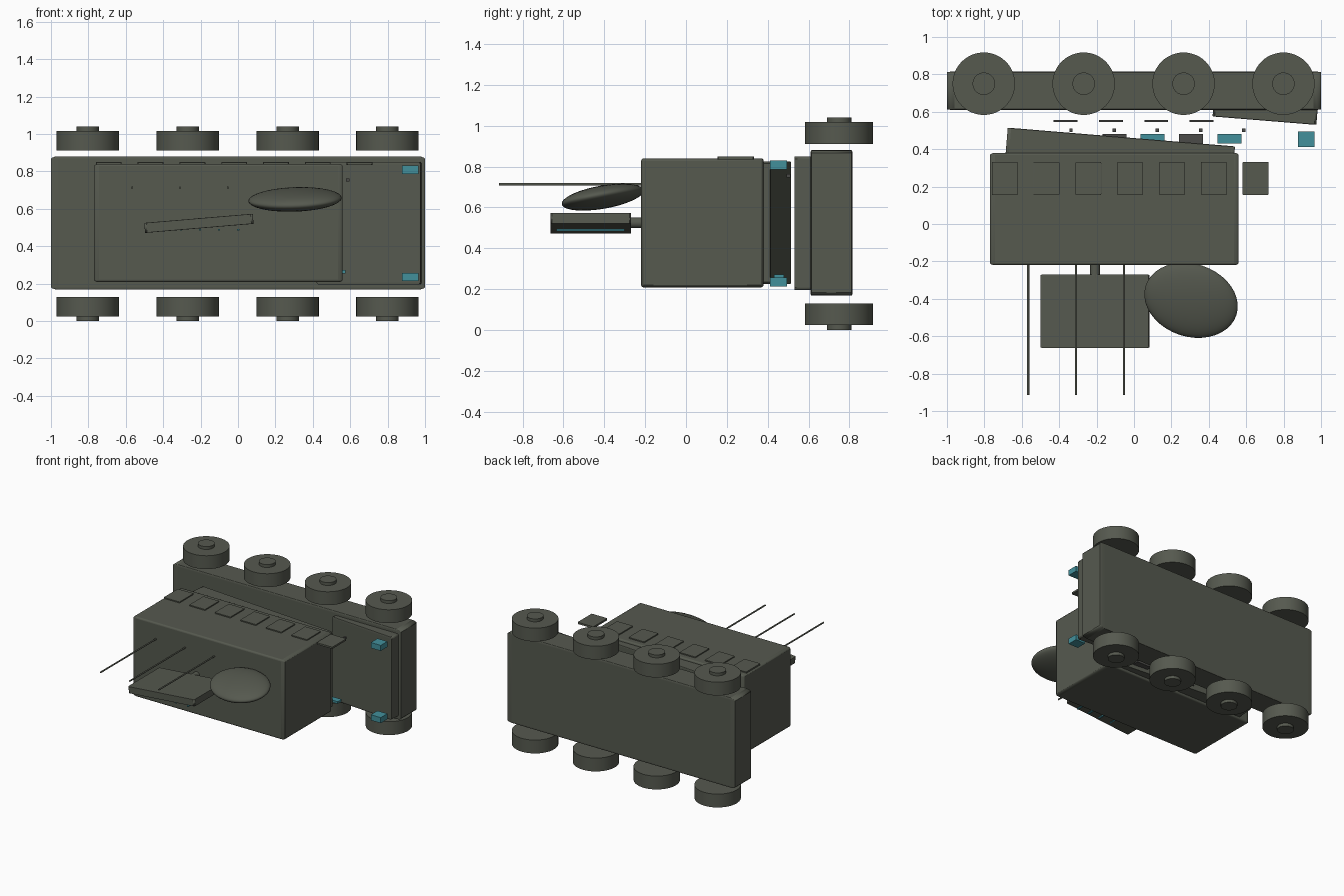
import bpy, math
from mathutils import Matrix

if "Cube" in bpy.data.objects:
    bpy.data.objects.remove(bpy.data.objects["Cube"])


def material(name, rgb):
    m = bpy.data.materials.new(name)
    m.diffuse_color = (*rgb, 1)
    m.use_nodes = True
    m.node_tree.nodes["Principled BSDF"].inputs["Base Color"].default_value = m.diffuse_color
    return m


OLIVE = material("olive drab", (0.092, 0.100, 0.078))
GREY = material("dark grey", (0.070, 0.070, 0.066))
TEAL = material("teal glass", (0.055, 0.28, 0.33))
MID_Z = 0.52  # mirror height between the two rows of wheels


def smooth(ob):
    bpy.ops.object.select_all(action='DESELECT')
    ob.select_set(True)
    bpy.context.view_layer.objects.active = ob
    bpy.ops.object.shade_smooth_by_angle(angle=math.radians(35))


def box(name, lo, hi, mat=OLIVE, bevel=0, rot=(0, 0, 0)):
    """Box between two corners, turned about its own centre; bevel is relative to its size."""
    bpy.ops.mesh.primitive_cube_add(
        size=1, location=[(a + b) / 2 for a, b in zip(lo, hi)],
        rotation=[math.radians(r) for r in rot])
    ob = bpy.context.object
    ob.name = name
    ob.scale = [b - a for a, b in zip(lo, hi)]
    ob.data.materials.append(mat)
    if bevel:
        mod = ob.modifiers.new("rounded edges", 'BEVEL')
        mod.width, mod.segments = bevel, 3
        smooth(ob)
    return ob


def cylinder(name, centre, radius, depth, rot=(0, 0, 0), sides=48):
    bpy.ops.mesh.primitive_cylinder_add(
        vertices=sides, radius=radius, depth=depth, location=centre,
        rotation=[math.radians(r) for r in rot])
    ob = bpy.context.object
    ob.name = name
    ob.data.materials.append(OLIVE)
    smooth(ob)
    return ob


def tilted_slab(name, left, right, thick, z0, z1, bevel):
    """Slab whose outer (+y or -y) long edge runs from left to right, seen from +z."""
    dx, dy = right[0] - left[0], right[1] - left[1]
    length, ang = math.hypot(dx, dy), math.atan2(dy, dx)
    # centre is half a thickness inside the outer edge
    cx = (left[0] + right[0]) / 2 - math.sin(ang) * thick / 2
    cy = (left[1] + right[1]) / 2 + math.cos(ang) * thick / 2
    t = abs(thick)
    return box(name, (cx - length / 2, cy - t / 2, z0), (cx + length / 2, cy + t / 2, z1),
               bevel=bevel, rot=(0, 0, math.degrees(ang)))


# Hull, sloped nose and body
box("hull", (-1, 0.61, 0.168), (1, 0.815, 0.88), bevel=0.02)
tilted_slab("nose_plate", (0.42, 0.575), (0.975, 0.53), 0.12, 0.195, 0.85, 0.02)
box("cabin", (-0.77, -0.22, 0.208), (0.56, 0.38, 0.84), bevel=0.02)
tilted_slab("cabin_base", (-0.675, 0.515), (0.54, 0.415), -0.19, 0.225, 0.825, 0.015)

# Wheels and hubs, four on each side
for i, x in enumerate((-0.803, -0.269, 0.265, 0.799)):
    for side, label in ((1, "upper"), (-1, "lower")):
        cylinder(f"wheel_{label}_{i + 1}", (x, 0.75, MID_Z + side * 0.444), 0.167, 0.106)
        cylinder(f"hub_{label}_{i + 1}", (x, 0.75, MID_Z + side * 0.48), 0.06, 0.08, sides=32)

# Row of side panels on the cabin
for i in range(7):
    x = 0.65 - i * 0.2235
    box(f"side_panel_{i + 1}", (x - 0.069, 0.155, 0.834), (x + 0.069, 0.332, 0.849), bevel=0.03)

# Seats and fasteners between hull and cabin
for i in range(4):
    x = -0.367 + i * 0.243
    box(f"inner_plate_{i + 1}", (x - 0.064, 0.545, 0.455), (x + 0.064, 0.557, 0.585), GREY)
for i in range(5):
    x = -0.337 + i * 0.231
    box(f"fastener_{i + 1}", (x - 0.009, 0.491, 0.747), (x + 0.009, 0.511, 0.763), GREY)

# Small displays, alternately lit
for i in range(4):
    x = -0.105 + i * 0.205
    box(f"display_{i + 1}", (x - 0.064, 0.43, 0.255), (x + 0.064, 0.48, 0.272),
        TEAL if i % 2 else GREY)

# Headlights
for z, label in ((0.808, "upper"), (0.235, "lower")):
    box(f"headlight_{label}", (0.877, 0.412, z - 0.022), (0.964, 0.495, z + 0.022), TEAL)

# Roof panel on its post, with lit strips beneath
box("roof_panel", (-0.5, -0.663, 0.495), (0.082, -0.27, 0.549), bevel=0.02, rot=(0, -4.8, 0))
cylinder("roof_panel_post", (-0.208, -0.24, 0.524), 0.026, 0.10, rot=(90, 0, 0), sides=24)
for i in range(4):
    x = -0.305 + i * 0.102
    box(f"light_strip_{i + 1}", (x - 0.006, -0.635, 0.485), (x + 0.006, -0.30, 0.493), TEAL)

# Antenna dish
bpy.ops.mesh.primitive_uv_sphere_add(segments=40, ring_count=20, radius=1,
                                     location=(0.305, -0.408, 0.65))
dish = bpy.context.object
dish.name = "dish"
dish.scale = (0.255, 0.198, 0.055)
dish.rotation_euler = (math.radians(11), 0, math.radians(-18))
dish.data.materials.append(OLIVE)
smooth(dish)

# Whip antennas
for i, x in enumerate((-0.566, -0.31, -0.054)):
    cylinder(f"antenna_{i + 1}", (x, -0.558, 0.713), 0.006, 0.714, rot=(90, 0, 0), sides=12)
